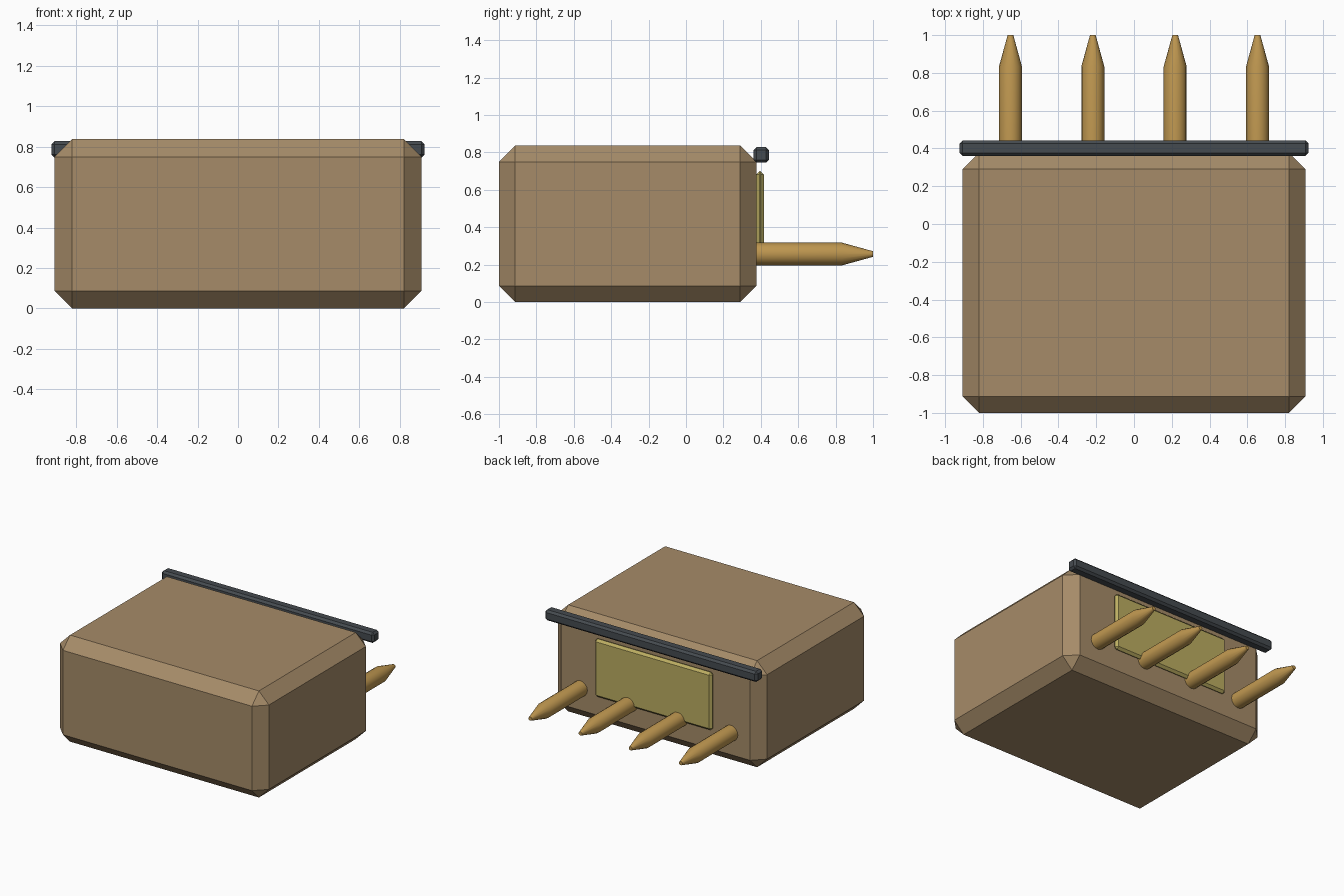
import bpy, bmesh, math
from mathutils import Matrix

if "Cube" in bpy.data.objects:
    bpy.data.objects.remove(bpy.data.objects["Cube"])


def material(name, rgb):
    m = bpy.data.materials.new(name)
    m.diffuse_color = (*rgb, 1)
    m.use_nodes = True
    m.node_tree.nodes["Principled BSDF"].inputs["Base Color"].default_value = m.diffuse_color
    return m


def make_object(name, bm, mat):
    bmesh.ops.recalc_face_normals(bm, faces=bm.faces)
    mesh = bpy.data.meshes.new(name)
    bm.to_mesh(mesh)
    bm.free()
    mesh.materials.append(mat)
    obj = bpy.data.objects.new(name, mesh)
    bpy.context.collection.objects.link(obj)
    return obj


def chamfered_box(name, lo, hi, chamfer, mat):
    bm = bmesh.new()
    size = [b - a for a, b in zip(lo, hi)]
    mid = [(a + b) / 2 for a, b in zip(lo, hi)]
    bmesh.ops.create_cube(bm, size=1, matrix=Matrix.Translation(mid) @ Matrix.Diagonal((*size, 1)))
    bmesh.ops.bevel(bm, geom=bm.edges[:], offset=chamfer, segments=1,
                    affect='EDGES', profile=0.5)
    return make_object(name, bm, mat)


def pin(name, x, z, stations, mat, sides=16):
    # lathe a (y, radius) profile along +y
    bm = bmesh.new()
    rings = []
    for y, r in stations:
        rings.append([bm.verts.new((x + r * math.cos(2 * math.pi * i / sides), y,
                                    z + r * math.sin(2 * math.pi * i / sides)))
                      for i in range(sides)])
    for a, b in zip(rings, rings[1:]):
        for i in range(sides):
            j = (i + 1) % sides
            bm.faces.new((a[i], a[j], b[j], b[i])).smooth = True
    bm.faces.new(rings[0])
    bm.faces.new(rings[-1])
    obj = make_object(name, bm, mat)
    obj.data.set_sharp_from_angle(angle=math.radians(30))
    return obj


tan = material("tan_body", (0.38, 0.26, 0.14))
dark = material("dark_trim", (0.06, 0.07, 0.08))
yellow = material("pale_yellow", (0.50, 0.42, 0.12))
brass = material("brass", (0.52, 0.31, 0.08))

# main housing
chamfered_box("housing", (-0.908, -1.0, 0), (0.908, 0.377, 0.837), 0.087, tan)
# dark rail along the upper rear edge
chamfered_box("rear_rail", (-0.923, 0.36, 0.745), (0.923, 0.443, 0.828), 0.016, dark)
# raised rear panel
chamfered_box("rear_panel", (-0.51, 0.375, 0.245), (0.51, 0.416, 0.70), 0.018, yellow)
# row of pointed pins
for k in range(4):
    pin(f"pin_{k + 1}", (k - 1.5) * 0.436, 0.257,
        [(0.34, 0.061), (0.833, 0.061), (1.0, 0.015)], brass)
